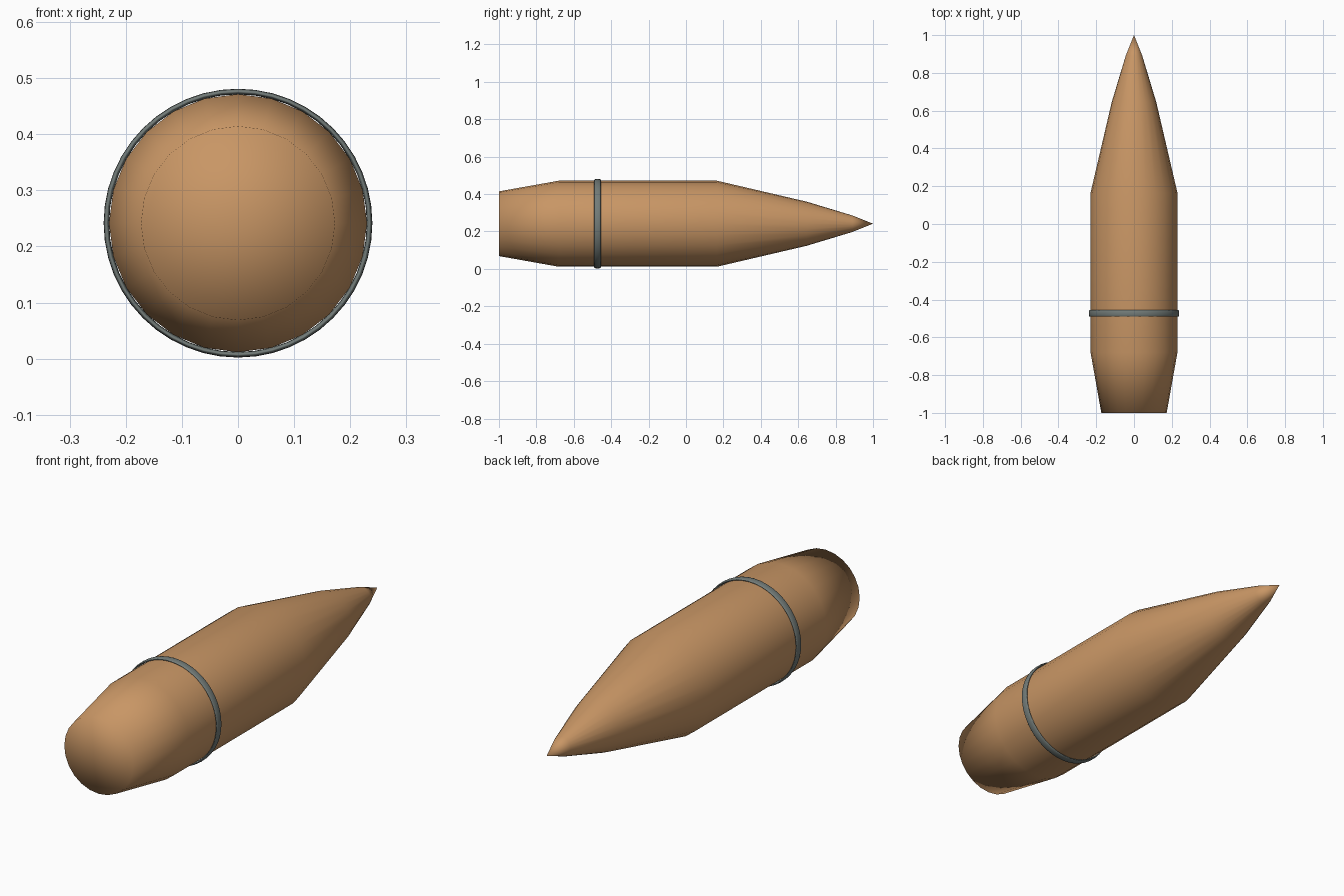
import bpy
import bmesh
from math import radians, tau
from mathutils import Matrix, Vector

cube = bpy.data.objects.get("Cube")
if cube:
    bpy.data.objects.remove(cube, do_unlink=True)

AXIS_HEIGHT = 0.2415


def make_material(name, color):
    mat = bpy.data.materials.new(name)
    mat.use_nodes = True
    mat.diffuse_color = color
    mat.node_tree.nodes["Principled BSDF"].inputs["Base Color"].default_value = color
    return mat


def finish(obj, mat):
    obj.data.materials.append(mat)
    for face in obj.data.polygons:
        face.use_smooth = True


def lathe(name, profile, sides, mat):
    """Spin (radius, y) points around the long axis."""
    bm = bmesh.new()
    verts = [bm.verts.new((0, y, r)) for r, y in profile]
    edges = [bm.edges.new(pair) for pair in zip(verts, verts[1:])]
    bmesh.ops.spin(bm, geom=verts + edges, cent=(0, 0, 0), axis=(0, 1, 0),
                   angle=tau, steps=sides, use_duplicate=False)
    bmesh.ops.remove_doubles(bm, verts=bm.verts, dist=0.0001)
    bmesh.ops.recalc_face_normals(bm, faces=bm.faces)
    mesh = bpy.data.meshes.new(name)
    bm.to_mesh(mesh)
    bm.free()
    obj = bpy.data.objects.new(name, mesh)
    obj.location.z = AXIS_HEIGHT
    bpy.context.collection.objects.link(obj)
    finish(obj, mat)
    return obj


copper = make_material("copper", (0.58, 0.305, 0.13, 1))
steel = make_material("dark_steel", (0.17, 0.2, 0.19, 1))

# Tapered base, straight shank and pointed nose
lathe("bullet_body", [(0, -1), (0.173, -1), (0.23, -0.68), (0.23, 0.165),
                      (0.118, 0.645), (0.044, 0.89), (0, 1)], 24, copper)

# Thin raised band, stretched along the long axis
bpy.ops.mesh.primitive_torus_add(major_segments=48, minor_segments=12,
                                 major_radius=0.2345, minor_radius=0.005)
band = bpy.context.object
band.name = "band"
band.data.transform(Matrix.Rotation(radians(90), 4, "X")
                    @ Matrix.Diagonal(Vector((1, 1, 3.6, 1))))
band.location = (0, -0.473, AXIS_HEIGHT)
finish(band, steel)
